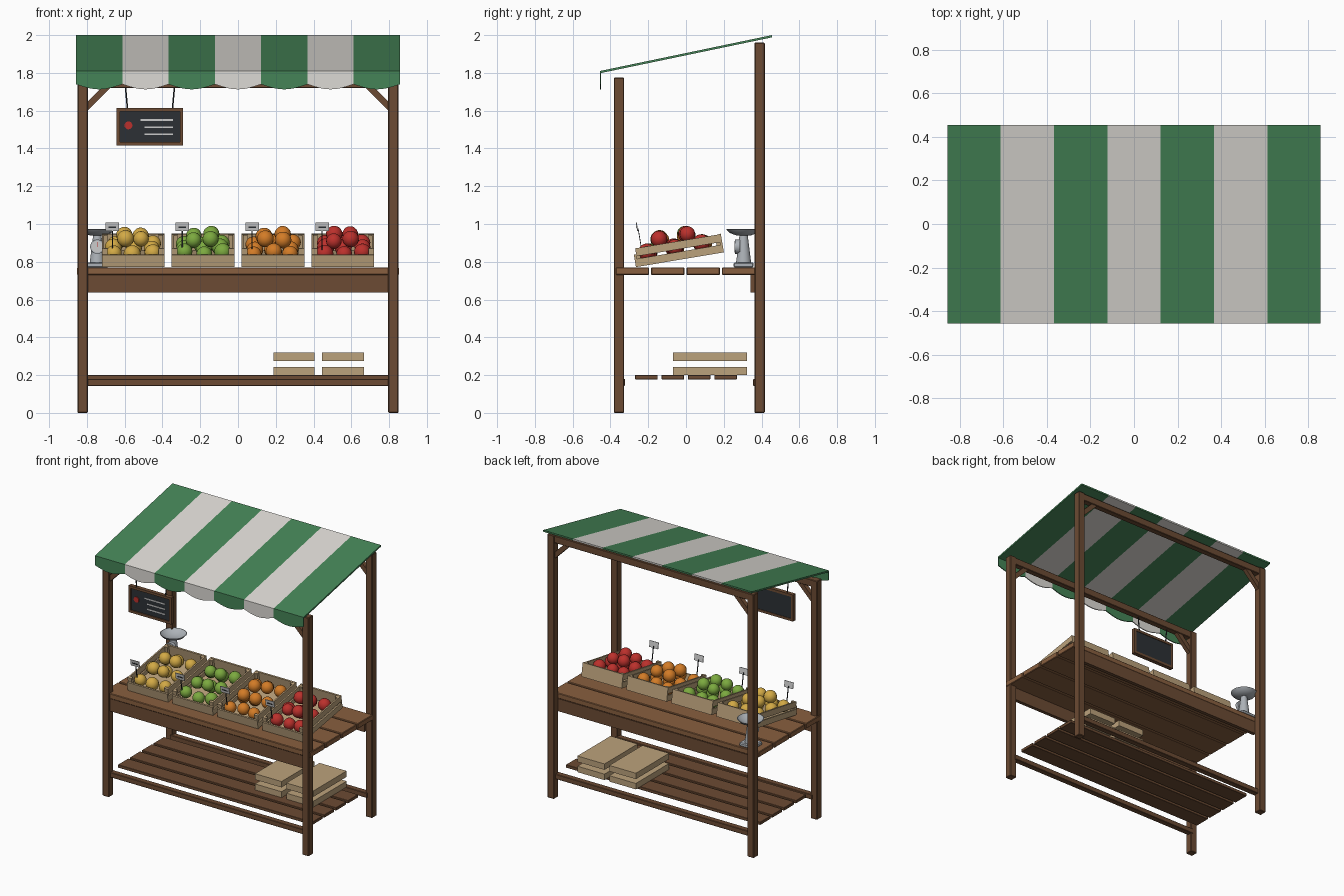
import bpy, bmesh, math, random
from mathutils import Matrix, Vector

if "Cube" in bpy.data.objects:
    bpy.data.objects.remove(bpy.data.objects["Cube"])

random.seed(4)


def mat(name, rgb):
    m = bpy.data.materials.new(name)
    m.diffuse_color = (*rgb, 1)
    m.use_nodes = True
    m.node_tree.nodes["Principled BSDF"].inputs["Base Color"].default_value = m.diffuse_color
    return m


POST = mat("dark_wood", (0.15, 0.07, 0.033))
TOP = mat("table_wood", (0.25, 0.115, 0.05))
CRATE = mat("pale_wood", (0.5, 0.36, 0.2))
GREEN = mat("green_cloth", (0.06, 0.23, 0.095))
WHITE = mat("white_cloth", (0.72, 0.7, 0.66))
SLATE = mat("slate", (0.025, 0.03, 0.035))
CHALK = mat("chalk", (0.75, 0.75, 0.72))
METAL = mat("metal", (0.42, 0.45, 0.48))
RED = mat("red_fruit", (0.5, 0.03, 0.025))
FRUITS = [("lemon", mat("yellow_fruit", (0.65, 0.4, 0.06))),
          ("green_apple", mat("green_fruit", (0.2, 0.4, 0.05))),
          ("orange", mat("orange_fruit", (0.65, 0.2, 0.02))),
          ("red_apple", RED)]


def finish(name, bm, material, smooth=False):
    bmesh.ops.recalc_face_normals(bm, faces=bm.faces)
    me = bpy.data.meshes.new(name)
    bm.to_mesh(me)
    bm.free()
    me.materials.append(material)
    ob = bpy.data.objects.new(name, me)
    bpy.context.collection.objects.link(ob)
    if smooth:
        bpy.context.view_layer.objects.active = ob
        ob.select_set(True)
        bpy.ops.object.shade_smooth_by_angle(angle=math.radians(40))
        ob.select_set(False)
    return ob


def boxes(name, items, material, frame=Matrix(), bevel=0.0):
    """One object from (x0, x1, y0, y1, z0, z1) boxes, placed by a frame."""
    bm = bmesh.new()
    for x0, x1, y0, y1, z0, z1 in items:
        c = Vector((x0 + x1, y0 + y1, z0 + z1)) / 2
        bmesh.ops.create_cube(bm, size=1, matrix=frame @ Matrix.Translation(c)
                              @ Matrix.Diagonal((x1 - x0, y1 - y0, z1 - z0, 1)))
    ob = finish(name, bm, material)
    if bevel:
        b = ob.modifiers.new("bevel", "BEVEL")
        b.width, b.segments = bevel, 1
    return ob


def prism(name, outline, axis, a, b, material):
    """Extrude a 2D outline along x (outline is y,z) or y (outline is x,z)."""
    bm = bmesh.new()
    place = (lambda p, t: (t, *p)) if axis == "x" else (lambda p, t: (p[0], t, p[1]))
    f = bm.faces.new([bm.verts.new(place(p, a)) for p in outline])
    ext = bmesh.ops.extrude_face_region(bm, geom=[f])["geom"]
    d = Vector(place((0, 0), b - a))
    bmesh.ops.translate(bm, vec=d, verts=[v for v in ext if isinstance(v, bmesh.types.BMVert)])
    return finish(name, bm, material)


def lathe(name, profile, centre, material, steps=24):
    bm = bmesh.new()
    vs = [bm.verts.new((r, 0, z)) for r, z in profile]
    es = [bm.edges.new(e) for e in zip(vs, vs[1:])]
    bmesh.ops.spin(bm, geom=vs + es, axis=(0, 0, 1), cent=(0, 0, 0), angle=math.tau, steps=steps)
    bmesh.ops.remove_doubles(bm, verts=bm.verts, dist=1e-5)
    bmesh.ops.translate(bm, vec=centre, verts=bm.verts)
    return finish(name, bm, material, True)


def rod(name, p, q, r, material, sides=8):
    p, q = Vector(p), Vector(q)
    m = Matrix.Translation((p + q) / 2) @ (q - p).to_track_quat("Z", "Y").to_matrix().to_4x4()
    bm = bmesh.new()
    bmesh.ops.create_cone(bm, cap_ends=True, segments=sides, radius1=r, radius2=r,
                          depth=(q - p).length, matrix=m)
    return finish(name, bm, material, True)


# Posts, top beams and corner braces
for label, y, top in (("front", -0.355, 1.775), ("back", 0.39, 1.96)):
    for side, s in (("left", -1), ("right", 1)):
        x = s * 0.822
        boxes(f"{label}_{side}_post", [(x - .027, x + .027, y - .027, y + .027, 0, top)], POST, bevel=.004)
        prism(f"{label}_{side}_brace",
              [(s * .80, top - .178), (s * .80, top - .13), (s * .71, top - .04), (s * .662, top - .04)],
              "y", y - .016, y + .016, POST)
    boxes(f"{label}_top_beam", [(-.80, .80, y - .022, y + .022, top - .055, top - .003)], POST, bevel=.003)

# Table top, aprons, lower rails and shelf
boxes("table_planks", [(-.853, .853, y, y + .176, .73, .77) for y in (-.371, -.184, .003, .19)], TOP, bevel=.004)
for label, s in (("front", -1), ("back", 1)):
    boxes(f"{label}_apron", [(-.80, .80, s * .355 - .013, s * .355 + .013, .637, .73)], POST)
boxes("front_rail", [(-.81, .81, -.365, -.322, .143, .18)], POST, bevel=.003)
boxes("back_rail", [(-.81, .81, .355, .398, .143, .18)], POST, bevel=.003)
boxes("shelf_planks", [(-.8, .8, y, y + .12, .178, .2) for y in (-.27, -.13, .01, .15)], POST, bevel=.002)

# Striped canopy with a scalloped valance
W = 0.245
for i in range(7):
    x0 = (i - 3.5) * W
    cloth = WHITE if i % 2 else GREEN
    prism(f"canopy_stripe_{i + 1}", [(-.456, 1.798), (-.456, 1.81), (.455, 2.0), (.455, 1.988)],
          "x", x0, x0 + W, cloth)
    scallop = [(x0 + W * t / 12, 1.74 - .027 * math.sin(math.pi * t / 12)) for t in range(13)]
    prism(f"valance_{i + 1}", [(x0, 1.805)] + scallop + [(x0 + W, 1.805)], "y", -.456, -.449, cloth)

# Hanging chalkboard
boxes("sign_frame", [(-.642, -.29, -.37, -.34, z, z + .018) for z in (1.416, 1.596)]
      + [(x, x + .018, -.37, -.34, 1.434, 1.596) for x in (-.642, -.308)], POST)
boxes("sign_board", [(-.63, -.30, -.362, -.344, 1.428, 1.602)], SLATE)
boxes("chalk_lines", [(x, -.345, -.365, -.361, z, z + .009)
                      for x, z in ((-.515, 1.546), (-.495, 1.508), (-.495, 1.47))], CHALK)
rod("chalk_dot", (-.58, -.368, 1.522), (-.58, -.36, 1.522), .021, RED, 20)
for side, x, dx in (("left", -.585, -.012), ("right", -.347, .012)):
    rod(f"sign_cord_{side}", (x, -.355, 1.61), (x + dx, -.355, 1.74), .004, SLATE)

# Tilted crates with fruit and price tags
for k, (fruit, colour) in enumerate(FRUITS):
    F = Matrix.Translation((-.555 + .37 * k, -.265, .772)) @ Matrix.Rotation(math.radians(9.5), 4, "X")
    w, L = .166, .472
    parts = [(-w + .01, w - .01, .01, L - .01, 0, .012),
             (-w, w, 0, .012, 0, .066), (-w, w, L - .012, L, 0, .1)]
    for s in (-1, 1):
        a, b = sorted((s * w, s * (w - .011)))
        parts += [(a, b, .012, L - .012, z, z + .042) for z in (0, .056)]
        a, b = sorted((s * (w - .011), s * (w - .031)))
        parts += [(a, b, y, y + .02, .012, .098) for y in (.012, L - .032)]
    boxes(f"{fruit}_crate", parts, CRATE, F)
    spots = [(x, y, .064) for x in (-.098, 0, .098) for y in (.075, .22, .365)]
    spots += [(x, y, .122) for x in (-.047, .047) for y in (.147, .292)]
    bm = bmesh.new()
    for p in spots:
        j = Vector([random.uniform(-.008, .008) for _ in range(3)])
        bmesh.ops.create_uvsphere(bm, u_segments=16, v_segments=10, radius=random.uniform(.041, .046),
                                  matrix=F @ Matrix.Translation(Vector(p) + j))
    finish(f"{fruit}_pile", bm, colour, True)
    boxes(f"{fruit}_tag_stick", [(-.113, -.107, .043, .047, .02, .2)], SLATE, F)
    boxes(f"{fruit}_tag", [(-.146, -.074, .038, .043, .186, .232)], CHALK, F)
    boxes(f"{fruit}_tag_mark", [(-.13, -.09, .036, .039, .204, .212)], SLATE, F)

# Weighing scale
sx, sy = -.745, .305
boxes("scale_base", [(sx - .06, sx + .06, sy - .053, sy + .053, .77, .797)], METAL, bevel=.006)
lathe("scale_body", [(0, .795), (.04, .795), (.033, .85), (.022, .94), (0, .94)], (sx, sy, 0), METAL)
lathe("scale_pan", [(0, .936), (.04, .94), (.075, .953), (.092, .972), (.088, .973),
                    (.072, .958), (.038, .945), (0, .942)], (sx, sy, 0), METAL)
rod("scale_dial_rim", (sx, sy - .045, .88), (sx, sy - .02, .88), .038, METAL, 24)
rod("scale_dial_face", (sx, sy - .047, .88), (sx, sy - .044, .88), .031, CHALK, 24)
boxes("scale_needle", [(sx - .002, sx + .002, sy - .049, sy - .046, .878, .906)], RED)

# Spare crate boards on the shelf
for i, (x0, x1) in enumerate(((.187, .406), (.445, .668))):
    for j, z in enumerate((.2, .276)):
        boxes(f"spare_board_{i + 1}_{j + 1}", [(x0, x1, -.068, .322, z, z + .044)], CRATE)
